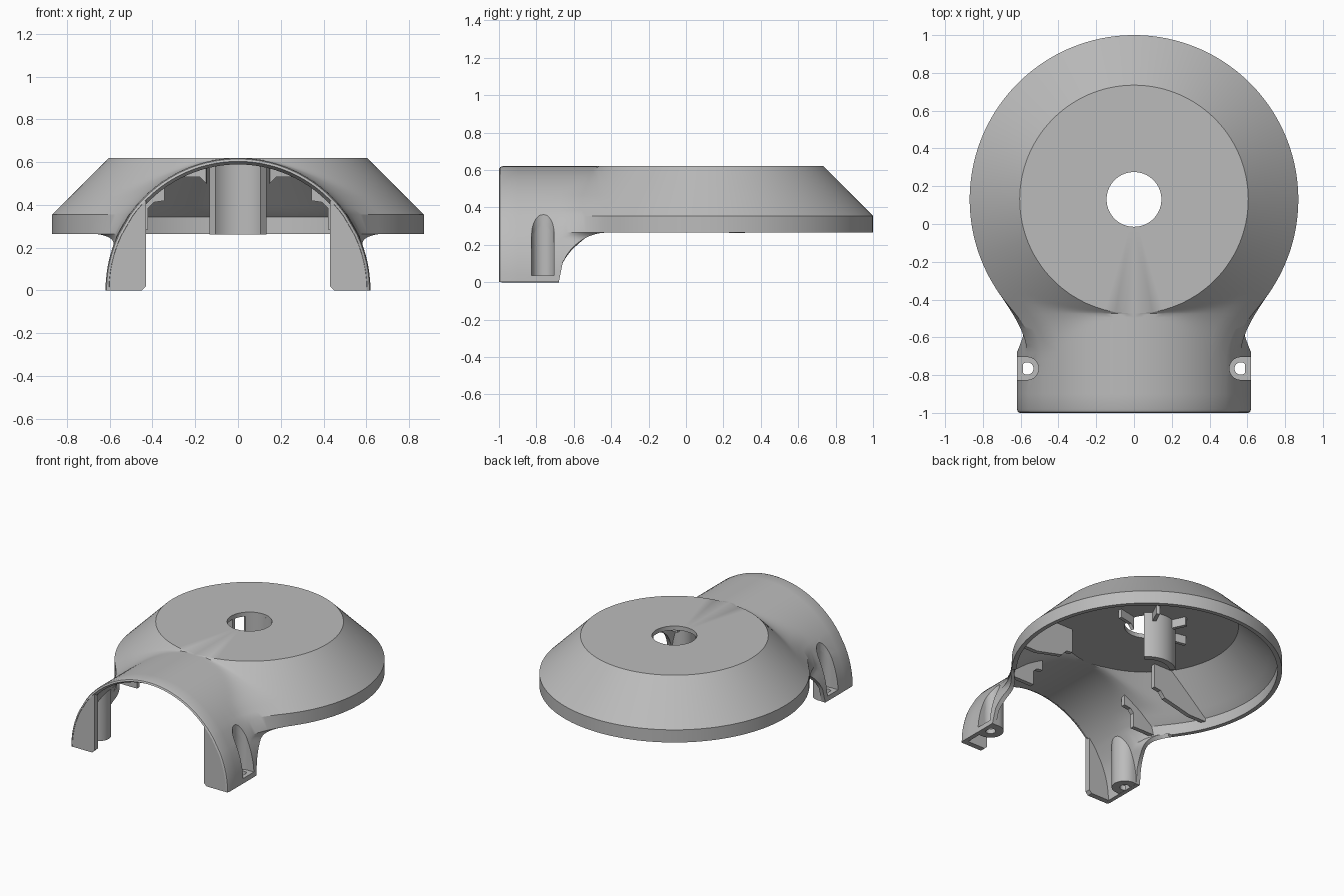
import bpy, bmesh
from math import sin, cos, pi, sqrt, hypot, asin, acos, atan2, radians

if "Cube" in bpy.data.objects:
    bpy.data.objects.remove(bpy.data.objects["Cube"], do_unlink=True)

CY = 0.13           # disc centre along y
RIM, SHOULDER, TOP = 0.265, 0.355, 0.62
R_OUT, R_TOP, R_HOLE = 0.87, 0.605, 0.145
SCREW = (0.565, -0.765)

grey = bpy.data.materials.new("plain grey plastic")
grey.use_nodes = True
colour = (0.5, 0.5, 0.5, 1)
grey.diffuse_color = colour
grey.node_tree.nodes["Principled BSDF"].inputs["Base Color"].default_value = colour


def make(name, bm):
    me = bpy.data.meshes.new(name)
    bm.to_mesh(me)
    bm.free()
    me.materials.append(grey)
    ob = bpy.data.objects.new(name, me)
    bpy.context.collection.objects.link(ob)
    return ob


def activate(ob):
    bpy.ops.object.select_all(action='DESELECT')
    ob.select_set(True)
    bpy.context.view_layer.objects.active = ob


def modify(ob, kind, **settings):
    mod = ob.modifiers.new(kind.title(), kind)
    for key, value in settings.items():
        setattr(mod, key, value)
    activate(ob)
    bpy.ops.object.modifier_apply(modifier=mod.name)


def smooth(ob):
    activate(ob)
    bpy.ops.object.shade_smooth_by_angle(angle=radians(28))


def prism(name, pts, axis, lo, hi, mirror=True):
    """Extrude an outline along y (points are x, z) or z (points are x, y)."""
    bm = bmesh.new()
    put = (lambda p, h: (p[0], h, p[1])) if axis == 'y' else (lambda p, h: (p[0], p[1], h))
    a = [bm.verts.new(put(p, lo)) for p in pts]
    b = [bm.verts.new(put(p, hi)) for p in pts]
    bm.faces.new(a)
    bm.faces.new(b[::-1])
    for i in range(len(pts)):
        k = (i + 1) % len(pts)
        bm.faces.new((a[i], b[i], b[k], a[k]))
    bmesh.ops.recalc_face_normals(bm, faces=bm.faces)
    ob = make(name, bm)
    if mirror:
        modify(ob, 'MIRROR', use_mirror_merge=False)
    return ob


def arc(cx, cy, r, start, end, n):
    return [(cx + r * cos(start + (end - start) * i / n),
             cy + r * sin(start + (end - start) * i / n)) for i in range(n + 1)]


# Blended plan outline of the disc and the arched neck at each height
def disc_radius(z):
    if z < RIM:
        return R_OUT - 2 * (RIM - z)
    if z < SHOULDER:
        return R_OUT
    return R_OUT + (R_TOP - R_OUT) * (z - SHOULDER) / (TOP - SHOULDER)


def half_width(y, z):
    xc, rad = sqrt(max(TOP * TOP - z * z, 0)), disc_radius(z)
    k = max(min(0.16, 0.9 * (TOP - z)), 1e-5)

    def field(x):
        a, b = x - xc, hypot(x, y - CY) - rad
        h = max(k - abs(a - b), 0) / k
        return min(a, b) - h * h * k / 4

    lo, hi = 0.0, 1.2
    if field(0) >= -1e-4:
        return 0.0
    for _ in range(40):
        mid = (lo + hi) / 2
        lo, hi = (mid, hi) if field(mid) < 0 else (lo, mid)
    return lo


# Shell: half of the outer skin, one column of points per station
LOW, UP, ROUND = 6, 16, 44
y_turn, y_apex = -0.1, CY - R_TOP
t0 = asin(SHOULDER / TOP)
levels = [RIM] + [TOP * sin(t0 + (pi / 2 - t0) * i / UP) for i in range(UP + 1)]
stations = [y_turn - 0.03 * i for i in range(1, 11)] + [-0.42, -0.44, -0.455, -0.467, y_apex]
stations += [y_apex - 0.0205 * i for i in range(1, 11)] + [-0.72, -0.8, -0.9, -0.98, -0.994, -1.0]
inset = {-0.994: 0.005, -1.0: 0.016}

columns = []
for i in range(ROUND + 1):
    col = []
    for z in [RIM] * LOW + levels:
        rad = disc_radius(z)
        a = acos((y_turn - CY) / rad) * i / ROUND
        col.append((rad * sin(a), CY + rad * cos(a), z))
    columns.append(col)
for y in stations:
    zb = RIM
    if y < -0.42:
        zb = RIM * sqrt(max(1 - ((y + 0.42) / 0.26) ** 2, 0))
    s = 1 - inset.get(y, 0) / TOP
    zs = [zb + (RIM - zb) * j / LOW for j in range(LOW)] + levels
    columns.append([(half_width(y, z) * s, y, z * s) for z in zs])
for col in columns:
    x, y, z = col[-1]
    a = atan2(x, y - CY)
    if y >= y_apex - 1e-6:
        col.append((R_HOLE * sin(a), CY + R_HOLE * cos(a), TOP))

bm = bmesh.new()
grid = [[bm.verts.new(p) for p in col] for col in columns]
for c, d in zip(grid, grid[1:]):
    for j in range(min(len(c), len(d)) - 1):
        bm.faces.new((c[j], c[j + 1], d[j + 1], d[j]))
bmesh.ops.remove_doubles(bm, verts=bm.verts, dist=0.0004)
bmesh.ops.dissolve_degenerate(bm, edges=bm.edges, dist=0.0002)
shell = make("shell", bm)
modify(shell, 'MIRROR', use_clip=True, merge_threshold=0.001)
modify(shell, 'SOLIDIFY', thickness=0.03, offset=-1)


# Screw pockets cut into the legs, with bosses around them
def slot(r):
    return arc(*SCREW, r, pi / 2, 3 * pi / 2, 20) + [(0.72, SCREW[1] - r), (0.72, SCREW[1] + r)]


pocket = prism("pocket_cutter", slot(0.06), 'z', 0.035, 0.6)
bore = prism("bore_cutter", arc(*SCREW, 0.033, 0, 2 * pi * 23 / 24, 23), 'z', -0.1, 0.2)
barrel = prism("arch_cutter", arc(0, 0, 0.606, -0.3, pi + 0.3, 64), 'y', -1.1, -0.4, False)
boss = prism("screw_bosses", slot(0.085), 'z', 0, 0.55)
modify(boss, 'BOOLEAN', operation='INTERSECT', object=barrel, solver='EXACT')
for cutter in (pocket, bore):
    modify(boss, 'BOOLEAN', operation='DIFFERENCE', object=cutter, solver='EXACT')
modify(shell, 'BOOLEAN', operation='DIFFERENCE', object=pocket, solver='EXACT')
for cutter in (pocket, bore, barrel):
    bpy.data.objects.remove(cutter, do_unlink=True)
smooth(shell)
smooth(boss)

# Flat front webs closing the legs
web = [(0.45, 0), (0.43, 0.02)] + arc(0, 0, 0.603, radians(44.5), 0, 14)
prism("leg_webs", web, 'y', -0.998, -0.96)


# Stepped stiffening plates under the cone
def stepped_plate(name, y, foot):
    inner = [(0.345, 0.42), (0.395, 0.412), (0.42, 0.385)] + foot
    z = foot[-1][1]
    outer = []
    while z < 0.596 and half_width(y, z) - 0.025 > 0.35:
        outer.append((half_width(y, z) - 0.025, z))
        z += 0.015
    prism(name, inner + outer + [(0.345, outer[-1][1])], 'y', y - 0.015, y + 0.015)


stepped_plate("large_plates", -0.22, [(0.43, 0.37), (0.64, 0.32)])
stepped_plate("small_plates", -0.52, [(0.42, 0.285)])

# Open guide tube behind the centre hole
swing = radians(46)
guide = arc(0, CY, R_HOLE, pi / 2 - swing, pi / 2 + swing, 18)
guide += arc(0, CY, 0.185, pi / 2 + swing, pi / 2 - swing, 18)
smooth(prism("guide_tube", guide, 'z', 0.262, 0.6, False))

# Short radial ribs below the ceiling
for side, turn in (("back", 25), ("side", 78)):
    rib = prism(side + "_ribs", [(0.15, 0.6), (0.15, 0.5), (0.18, 0.53), (0.28, 0.53), (0.28, 0.6)],
                'y', -0.012, 0.012, False)
    rib.rotation_euler.z = radians(90 - turn)
    rib.location.y = CY
    activate(rib)
    bpy.ops.object.transform_apply(location=True, rotation=True, scale=True)
    modify(rib, 'MIRROR', use_mirror_merge=False)
